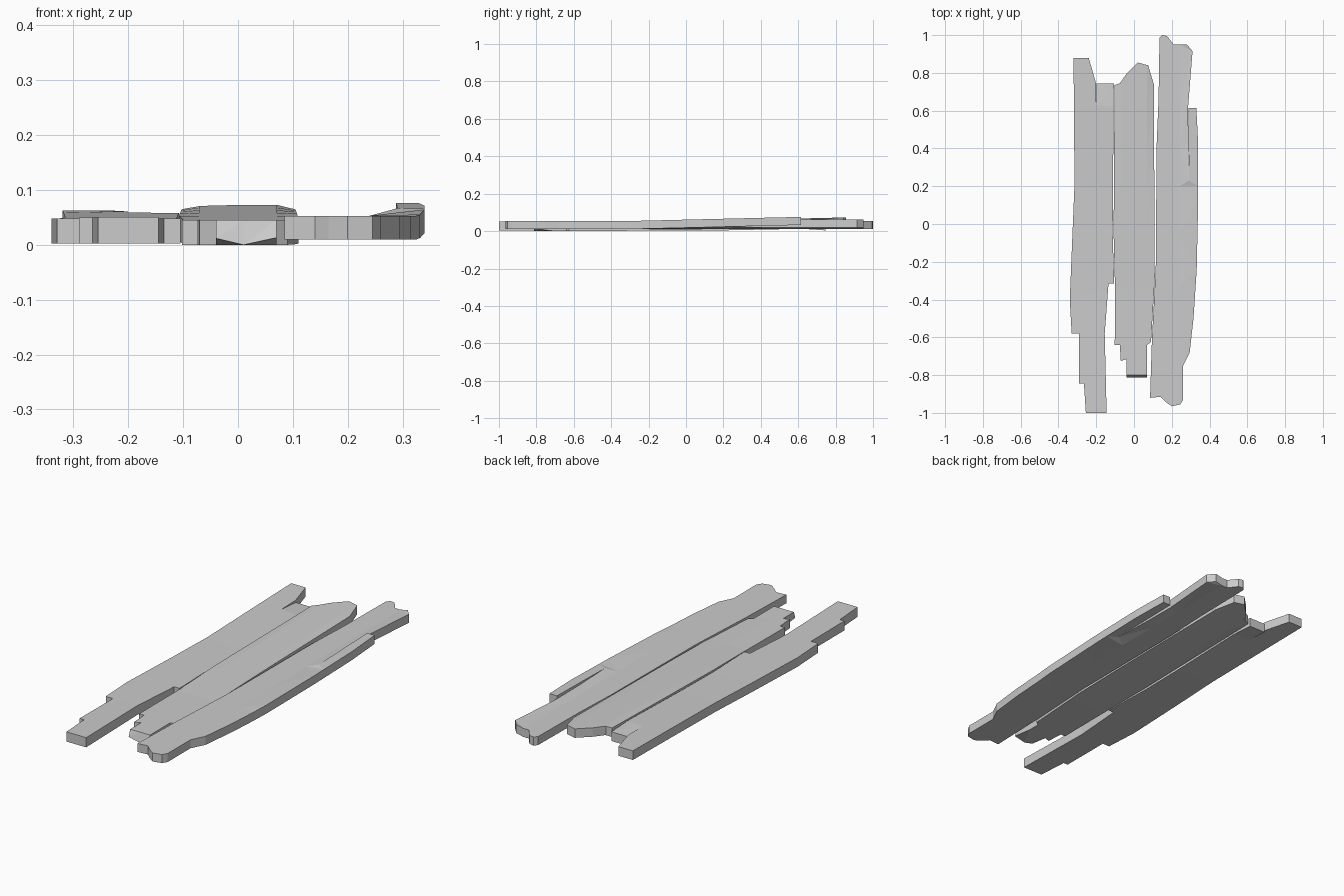
import bpy, bmesh


def ramp(v, a, b):
    return max(0.0, min(1.0, (v - a) / (b - a)))


def plank(name, outline, bottom, top, warp, x_cuts):
    """Extrude a ragged outline, slice it into strips, then warp it."""
    bm = bmesh.new()
    face = bm.faces.new([bm.verts.new((x, y, bottom)) for x, y in outline])
    ext = bmesh.ops.extrude_face_region(bm, geom=[face], use_keep_orig=True)
    for v in ext["geom"]:
        if isinstance(v, bmesh.types.BMVert):
            v.co.z = top
    bmesh.ops.recalc_face_normals(bm, faces=bm.faces)
    cuts = [((0, y, 0), (0, 1, 0)) for y in (-0.7, -0.34, -0.05, 0.2, 0.42, 0.62)]
    cuts += [((x, 0, 0), (1, 0, 0)) for x in x_cuts]
    for co, no in cuts:
        bmesh.ops.bisect_plane(bm, geom=bm.verts[:] + bm.edges[:] + bm.faces[:],
                               dist=1e-5, plane_co=co, plane_no=no)
    bmesh.ops.triangulate(bm, faces=bm.faces[:])
    for v in bm.verts:
        is_top = v.co.z > (bottom + top) / 2
        dy, dz = warp(v.co.x, v.co.y, is_top)
        v.co.y += dy
        v.co.z += dz
    bmesh.ops.recalc_face_normals(bm, faces=bm.faces)
    me = bpy.data.meshes.new(name)
    bm.to_mesh(me)
    bm.free()
    ob = bpy.data.objects.new(name, me)
    bpy.context.collection.objects.link(ob)
    return ob


# Left plank: far end lifts, with a short crack beside the broken corner
def left_warp(x, y, is_top):
    if x > -0.2 and y > 0.63:
        return 0, 0.009 - 0.007 * ramp(y, 0.63, 0.745)
    return 0, 0.015 * ramp(y, 0.1, 0.85) + (0.003 * ramp(-y, 0.5, 1) if is_top else 0)


left = [(-0.32, 0.88), (-0.24, 0.88), (-0.201, 0.745), (-0.2, 0.63),
        (-0.199, 0.745), (-0.107, 0.745), (-0.113, -0.05), (-0.105, -0.315),
        (-0.135, -0.315), (-0.155, -0.58), (-0.145, -1.0), (-0.255, -1.0),
        (-0.265, -0.845), (-0.29, -0.845), (-0.29, -0.58), (-0.33, -0.58),
        (-0.34, -0.40), (-0.315, 0.21)]
plank("left_plank", left, 0.002, 0.048, left_warp, [])


# Middle plank: far end lifts, near tongue has a slanted end and keeled underside
def middle_warp(x, y, is_top):
    lift = 0.028 * ramp(y, -0.4, 0.85)
    lift -= 0.006 * ramp(abs(x), 0.07, 0.105) * ramp(y, 0, 0.7)
    dy = 0.012 if is_top and y < -0.8 else 0
    if not is_top and y < -0.75:
        lift += 0.013 * ramp(abs(x - 0.01), 0, 0.055)
    return dy, lift


middle = [(-0.103, 0.735), (-0.075, 0.745), (-0.04, 0.795), (0.02, 0.855),
          (0.075, 0.84), (0.105, 0.74), (0.11, -0.29), (0.09, -0.625),
          (0.07, -0.64), (0.07, -0.812), (-0.04, -0.812), (-0.04, -0.715),
          (-0.07, -0.725), (-0.075, -0.64), (-0.102, -0.64), (-0.101, -0.315),
          (-0.108, -0.05)]
plank("middle_plank", middle, 0.0, 0.045, middle_warp, [-0.07, 0.01, 0.07])


# Right plank: a long splinter along its outer edge is bent upwards
def right_warp(x, y, is_top):
    seam = 0.287 + (0.615 - y) * 0.01
    if x > seam and y < 0.63:
        return 0, 0.023 * ramp(y, -0.34, 0.61)
    return 0, 0.009 * ramp(x, 0.24, 0.28) * ramp(y, -0.34, 0.4)


right = [(0.135, 0.985), (0.15, 1.0), (0.175, 0.995), (0.21, 0.95), (0.28, 0.95),
         (0.31, 0.915), (0.286, 0.615), (0.29085, 0.23), (0.288, 0.615),
         (0.33, 0.615), (0.34, 0.42), (0.34, 0.13), (0.332, -0.24),
         (0.315, -0.5), (0.295, -0.68), (0.26, -0.75), (0.26, -0.93),
         (0.245, -0.955), (0.20, -0.965), (0.165, -0.94), (0.14, -0.915),
         (0.085, -0.92), (0.095, -0.61), (0.115, -0.24), (0.12, 0.42),
         (0.13, 0.66)]
plank("right_plank", right, 0.01, 0.053, right_warp, [0.24])
